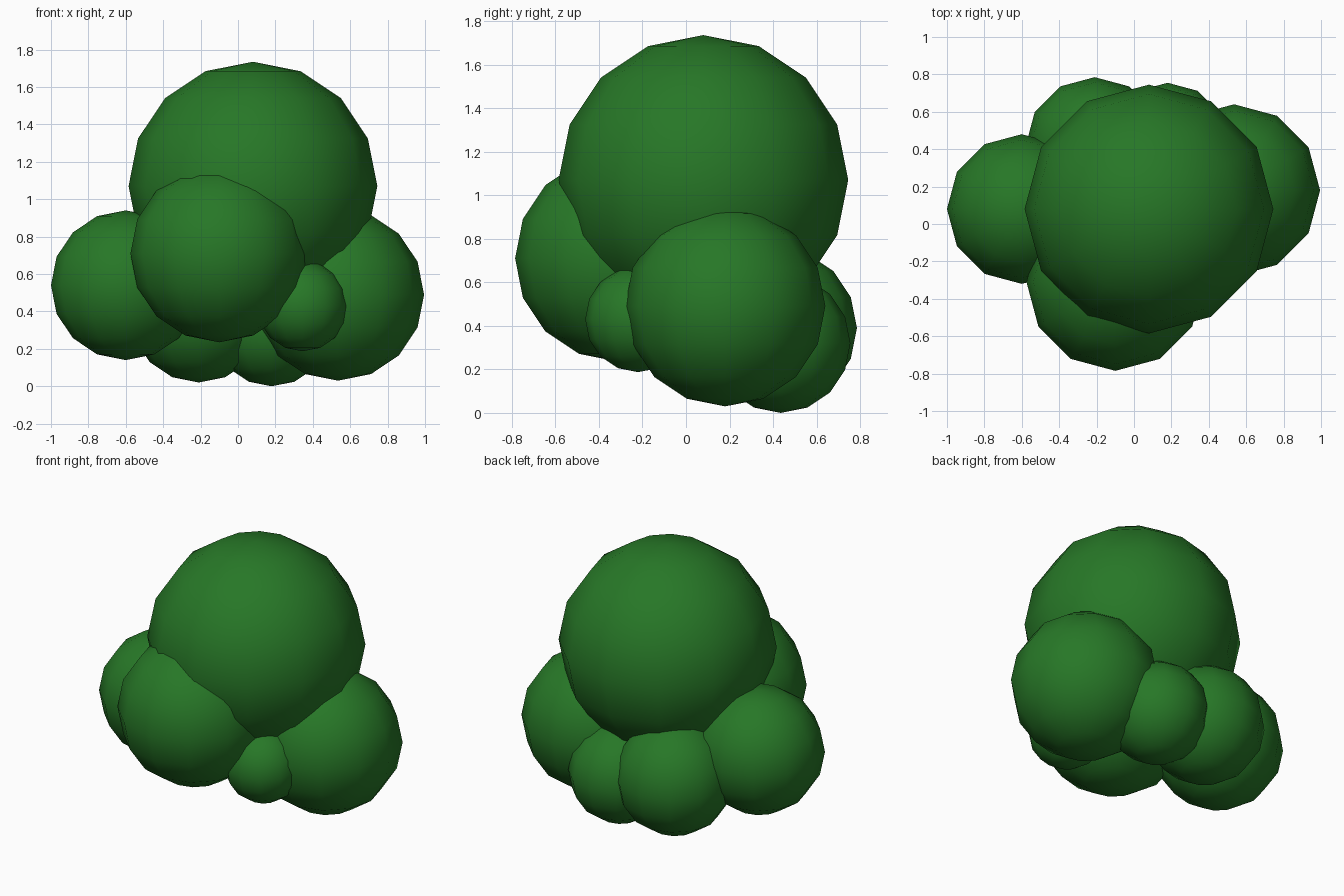
import bpy

if "Cube" in bpy.data.objects:
    bpy.data.objects.remove(bpy.data.objects["Cube"])

# One flat leaf colour
green = bpy.data.materials.new("leaf green")
green.diffuse_color = (0.02, 0.185, 0.02, 1.0)
green.use_nodes = True
green.node_tree.nodes["Principled BSDF"].inputs["Base Color"].default_value = green.diffuse_color


def leaf_clump(name, centre, radius):
    """Low-poly, smooth-shaded ball of foliage."""
    bpy.ops.mesh.primitive_uv_sphere_add(
        segments=12, ring_count=8, radius=radius, location=centre)
    ob = bpy.context.object
    ob.name = name
    ob.data.materials.append(green)
    bpy.ops.object.shade_smooth()


# Large crown with smaller clumps gathered round its base
leaf_clump("crown_clump", (0.08, 0.08, 1.07), 0.665)
leaf_clump("front_clump", (-0.10, -0.31, 0.71), 0.475)
leaf_clump("left_clump", (-0.60, 0.08, 0.54), 0.40)
leaf_clump("right_clump", (0.535, 0.18, 0.49), 0.46)
leaf_clump("back_left_clump", (-0.21, 0.415, 0.39), 0.37)
leaf_clump("back_clump", (0.18, 0.435, 0.32), 0.32)
leaf_clump("small_front_clump", (0.345, -0.22, 0.43), 0.243)
